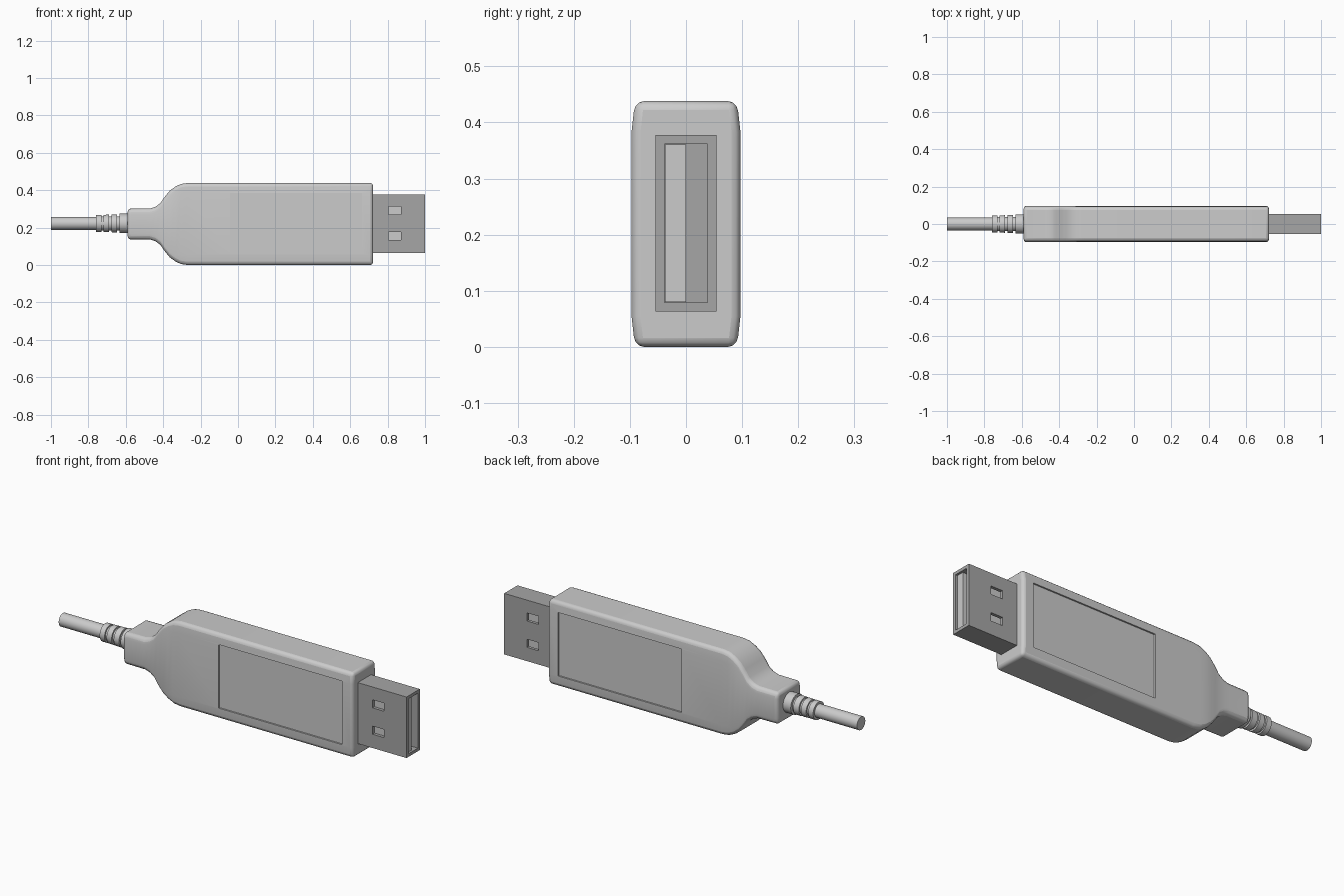
import bpy, bmesh, math

if "Cube" in bpy.data.objects:
    bpy.data.objects.remove(bpy.data.objects["Cube"])

CZ = 0.219  # height of the long axis


def finish(name, bm, angle=35):
    bmesh.ops.recalc_face_normals(bm, faces=bm.faces)
    mesh = bpy.data.meshes.new(name)
    bm.to_mesh(mesh)
    bm.free()
    ob = bpy.data.objects.new(name, mesh)
    bpy.context.collection.objects.link(ob)
    activate(ob)
    if angle:
        bpy.ops.object.shade_smooth_by_angle(angle=math.radians(angle))
    return ob


def activate(ob):
    bpy.ops.object.select_all(action='DESELECT')
    ob.select_set(True)
    bpy.context.view_layer.objects.active = ob


def box(name, x, y, z):
    bm = bmesh.new()
    bmesh.ops.create_cube(bm, size=1)
    for v in bm.verts:
        for i, (lo, hi) in enumerate((x, y, z)):
            v.co[i] = lo if v.co[i] < 0 else hi
    return finish(name, bm, 0)


def loft(bm, rings):
    rows = [[bm.verts.new(p) for p in r] for r in rings]
    n = len(rows[0])
    for a, b in zip(rows, rows[1:]):
        for i in range(n):
            bm.faces.new((a[i], a[(i + 1) % n], b[(i + 1) % n], b[i]))
    bm.faces.new(rows[0])
    bm.faces.new(rows[-1])


def cut(ob, x, y, z):
    cutter = box("cutter", x, y, z)
    cutter.hide_render = True
    mod = ob.modifiers.new("cut", 'BOOLEAN')
    mod.operation = 'DIFFERENCE'
    mod.solver = 'EXACT'
    mod.object = cutter
    activate(ob)
    bpy.ops.object.modifier_apply(modifier=mod.name)
    bpy.data.objects.remove(cutter)


# Housing: slightly crowned section lofted along the bottle-shaped outline
outline = [(-.59, .082), (-.47, .083), (-.44, .093), (-.415, .112), (-.39, .148),
           (-.365, .178), (-.335, .2), (-.305, .214), (-.27, .219), (.722, .219)]
rings = []
for x, h in outline:
    f = min(.165, h - .03)
    quarter = [(.091, h), (.097, f)]
    side = quarter + [(y, -z) for y, z in reversed(quarter)]
    section = side + [(-y, z) for y, z in reversed(side)]
    rings.append([(x, y, CZ + z) for y, z in section])
bm = bmesh.new()
loft(bm, rings)
housing = finish("housing", bm)
bevel = housing.modifiers.new("bevel", 'BEVEL')
bevel.width = .016
bevel.segments = 3
bevel.limit_method = 'ANGLE'
bevel.angle_limit = math.radians(45)
bpy.ops.object.modifier_apply(modifier="bevel")

# Recessed label panels on both broad sides
for s in (-1, 1):
    cut(housing, (-.042, .662), sorted((s * .089, s * .15)), (.058, .386))
activate(housing)
bpy.ops.object.shade_smooth_by_angle(angle=math.radians(35))

# Plug shell, hollow, with two latch holes through each broad side
shell = box("plug_shell", (.70, 1), (-.054, .054), (.063, .378))
cut(shell, (.73, 1.1), (-.038, .038), (.079, .362))
for z in (.155, .291):
    for s in (-1, 1):
        cut(shell, (.805, .871), sorted((s * .03, s * .1)), (z - .021, z + .021))
metal = bpy.data.materials.new("plug_metal")
metal.diffuse_color = (.38, .38, .38, 1)
metal.use_nodes = True
metal.node_tree.nodes["Principled BSDF"].inputs["Base Color"].default_value = metal.diffuse_color
shell.data.materials.append(metal)

# Contact tongue filling half of the plug opening
box("contact_tongue", (.72, .99), (-.037, 0), (.08, .361))

# Cable and ribbed strain relief, turned around the x axis
profile = [(-1, .034), (-.758, .034), (-.758, .046)]
for x, r in ((-.724, .046), (-.683, .047), (-.640, .048)):
    profile += [(x - .006, r), (x - .006, .038), (x + .006, .038), (x + .006, r)]
profile += [(-.634, .052), (-.575, .052)]
N = 28
bm = bmesh.new()
loft(bm, [[(x, r * math.cos(2 * math.pi * i / N), CZ + .003 + r * math.sin(2 * math.pi * i / N))
           for i in range(N)] for x, r in profile])
finish("cable_with_strain_relief", bm)
